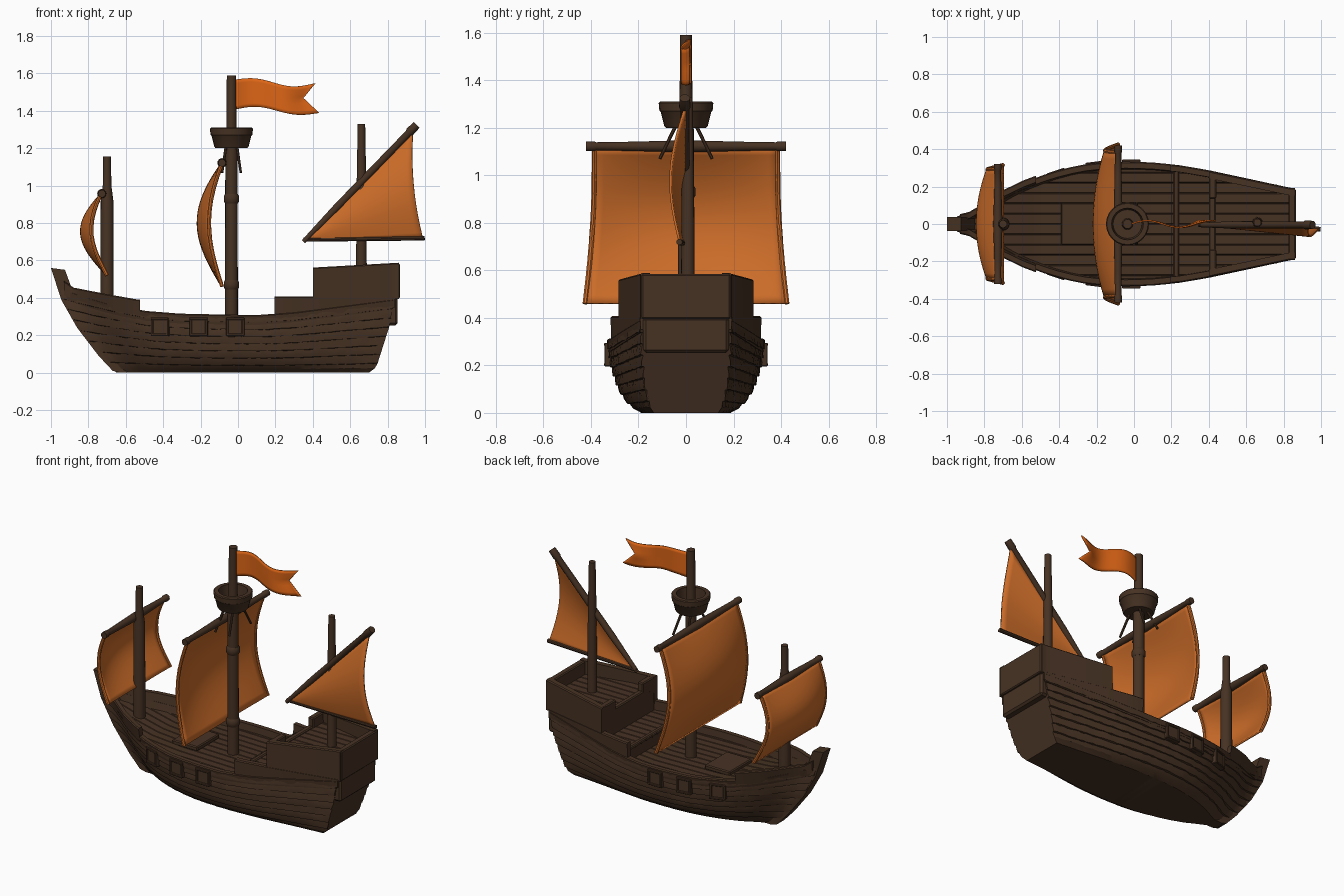
import bpy, bmesh, math, random
from mathutils import Vector, Matrix

if "Cube" in bpy.data.objects:
    bpy.data.objects.remove(bpy.data.objects["Cube"])
random.seed(4)

def material(name, c):
    m = bpy.data.materials.new(name)
    m.diffuse_color = (*c, 1)
    m.use_nodes = True
    m.node_tree.nodes["Principled BSDF"].inputs["Base Color"].default_value = m.diffuse_color
    return m

WOOD = material("dark wood", (0.062, 0.032, 0.017))
SAIL = material("orange sailcloth", (0.60, 0.150, 0.022))
FLAG = material("bright orange flag", (0.72, 0.130, 0.008))

def finish(name, bm, mat, angle=35, solid=0):
    bmesh.ops.remove_doubles(bm, verts=bm.verts, dist=0.0004)
    bmesh.ops.recalc_face_normals(bm, faces=bm.faces)
    me = bpy.data.meshes.new(name)
    bm.to_mesh(me)
    bm.free()
    me.materials.append(mat)
    ob = bpy.data.objects.new(name, me)
    bpy.context.collection.objects.link(ob)
    if solid:
        mod = ob.modifiers.new("thickness", 'SOLIDIFY')
        mod.thickness, mod.offset = solid, 0
    bpy.ops.object.select_all(action='DESELECT')
    ob.select_set(True)
    bpy.context.view_layer.objects.active = ob
    bpy.ops.object.shade_smooth_by_angle(angle=math.radians(angle))
    return ob

def add_grid(bm, rows, closed=False, cap=False):
    vs = [[bm.verts.new(p) for p in r] for r in rows]
    n = len(rows[0])
    for a, b in zip(vs, vs[1:]):
        for i in range(n if closed else n - 1):
            j = (i + 1) % n
            bm.faces.new((a[i], a[j], b[j], b[i]))
    if cap:
        bm.faces.new(vs[0])
        bm.faces.new(vs[-1][::-1])

def box(name, c, size, mat=WOOD, rot=0, bevel=0.006):
    bm = bmesh.new()
    bmesh.ops.create_cube(bm, size=1, matrix=Matrix.Translation(c) @ Matrix.Rotation(rot, 4, 'Z')
                          @ Matrix.Diagonal((*size, 1)))
    bmesh.ops.bevel(bm, geom=bm.edges[:], offset=bevel, segments=1, affect='EDGES')
    return finish(name, bm, mat)

def rod(name, p0, p1, profile, mat=WOOD, n=16):
    """Round solid between two points; profile is (fraction along, radius)."""
    p0, p1 = Vector(p0), Vector(p1)
    q = (p1 - p0).to_track_quat('Z', 'Y')
    rows = [[p0.lerp(p1, t) + q @ Vector((r * math.cos(a), r * math.sin(a), 0))
             for a in (2 * math.pi * i / n for i in range(n))] for t, r in profile]
    bm = bmesh.new()
    add_grid(bm, rows, True, True)
    return finish(name, bm, mat)

def table(pts):
    def f(x):
        if x <= pts[0][0]:
            return pts[0][1]
        for (a, p), (b, q) in zip(pts, pts[1:]):
            if x <= b:
                return p + (q - p) * (x - a) / (b - a)
        return pts[-1][1]
    return f

# Hull shape curves
width = table([(-.95, .035), (-.88, .055), (-.8, .105), (-.7, .175), (-.6, .225), (-.5, .263), (-.4, .292),
               (-.3, .312), (-.2, .323), (-.05, .328), (.1, .322), (.25, .306), (.4, .28), (.6, .238), (.83, .188)])
sheer = table([(-.95, .45), (-.82, .405), (-.7, .37), (-.53, .33), (-.3, .312), (.1, .305), (.3, .32), (.83, .39)])
bow = table([(0, -.65), (.02, -.67), (.09, -.74), (.24, -.855), (.39, -.935), (.56, -.98)])
stern = table([(0, .70), (.03, .74), (.25, .81), (.4, .835)])
section = table([(0, .57), (.07, .67), (.16, .76), (.33, .86), (.65, .955), (1, 1)])

def half(s, v):
    p = section(v)
    return width(-.95 + 1.78 * s) * (p + (1 - p) * .35 * s ** 6)

def half_at(x, z):
    s = min(1, max(0, (x - bow(z)) / (stern(z) - bow(z))))
    return half(s, z / sheer(-.95 + 1.78 * s))

# Planked hull with overlapping strakes
N = 8
levels = [(0, 0)]
for k in range(N):
    levels += [((k + .03) / N, .009 if k else 0), ((k + .5) / N, .006), ((k + 1) / N, 0)]
rows = []
for i in range(61):
    s = i / 60
    xt = -.95 + 1.78 * s
    side = []
    for v, off in levels:
        wob = random.uniform(-.002, .002) if 0 < v < 1 else 0
        z = max(0, v * sheer(xt) + wob)
        side.append((bow(z) + s * (stern(z) - bow(z)), half(s, v) + off + wob, z))
    rows.append([(x, -y, z) for x, y, z in side[::-1]] + side)
bm = bmesh.new()
add_grid(bm, rows, cap=True)
finish("planked_hull", bm, WOOD, 25)

# Bulwarks, mirrored on both sides
def wall(name, x0, x1, lo, hi, out=.006, thick=.035, n=24):
    bm = bmesh.new()
    for sgn in (-1, 1):
        rows = []
        for i in range(n + 1):
            x = x0 + (x1 - x0) * i / n
            a, b = lo(x), hi(x)
            ya, yb = half_at(x, a) + out, half_at(x, b) + out
            rows.append([(x, sgn * max(0, y), z) for y, z in
                         ((ya, a), (yb, b - .006), (yb - .006, b), (yb - thick, b), (ya - thick, a))])
        add_grid(bm, rows, True, True)
    return finish(name, bm, WOOD)

wall("main_rail", -.92, .83, lambda x: sheer(x) - .05, lambda x: sheer(x) + .003)
wall("bow_bulwark", -.93, -.525, lambda x: sheer(x) - .03, table([(-.93, .49), (-.88, .455), (-.7, .42), (-.53, .39)]), .009)
wall("aft_bulwark", .195, .84, lambda x: sheer(x) - .04, lambda x: .407, .005)
wall("sterncastle_walls", .40, .86, lambda x: .395, table([(.4, .562), (.86, .588)]), .004, .04)

# Planked decks
def deck(name, x0, x1, height, inset=.012, pw=.055, n=40):
    rows = []
    for i in range(n + 1):
        x = x0 + (x1 - x0) * i / n
        z = height(x)
        h = max(.002, half_at(x, z) - inset)
        row = []
        for j in range(-6, 6):
            for f, d in ((0, -.007), (.07, 0), (.93, 0), (1, -.007)):
                row.append((x, min(h, max(-h, (j + f) * pw)), z + d))
        rows.append(row)
    bm = bmesh.new()
    add_grid(bm, rows)
    bmesh.ops.dissolve_degenerate(bm, dist=.0004, edges=bm.edges)
    finish(name, bm, WOOD, 20)

deck("main_deck", -.92, .22, lambda x: sheer(x) - .04)
deck("quarter_deck", .20, .42, lambda x: .35)
deck("poop_deck", .41, .84, lambda x: .50)
box("quarter_deck_step", (.225, 0, .31), (.03, .59, .095))
box("hatch_cover", (-.30, 0, .285), (.18, .225, .03))
box("sterncastle_bulkhead", (.418, 0, .42), (.035, .54, .18))
for sgn in (-1, 1):
    box("sterncastle_front_rail", (.42, sgn * .205, .52), (.04, .14, .085))
box("sterncastle_back", (.845, 0, .49), (.04, .375, .19))
box("transom_ledge", (.82, 0, .328), (.068, .362, .15), bevel=.012)

# Stem post
prof = [(-1, .56), (-.945, .39), (-.86, .24), (-.745, .09), (-.67, .01), (-.63, 0), (-.57, 0),
        (-.68, .11), (-.80, .27), (-.885, .44), (-.925, .55)]
bm = bmesh.new()
add_grid(bm, [[(x, y, z) for x, z in prof] for y in (-.038, .038)], True, True)
finish("stem_post", bm, WOOD)

# Gun ports
for x in (-.415, -.21, -.015):
    for sgn in (-1, 1):
        y = sgn * (half_at(x, .25) + .006)
        a = math.atan2(half_at(x + .05, .25) - half_at(x - .05, .25), .1) * sgn
        for dx in (-.042, .042):
            box("gun_port_side", (x + dx * math.cos(a), y + dx * math.sin(a), .245), (.014, .034, .095), rot=a, bevel=.003)
        for z in (.203, .288):
            box("gun_port_bar", (x, y, z), (.098, .036, .014), rot=a, bevel=.003)
        box("gun_port_lid", (x, y, .245), (.08, .02, .08), rot=a, bevel=.002)

# Masts
rod("fore_mast", (-.70, 0, .30), (-.70, 0, 1.155), [(0, .036), (.72, .034), (.82, .023), (1, .021)])
rod("main_mast", (-.035, 0, .25), (-.035, 0, 1.59), [(0, .034), (.7, .033), (.78, .027), (1, .025)])
rod("mizzen_mast", (.66, .008, .48), (.66, .008, 1.33), [(0, .029), (.6, .026), (1, .02)])
for z in (.47, .93):
    rod("mast_band", (-.035, 0, z - .025), (-.035, 0, z + .025), [(0, .034), (.25, .041), (.75, .041), (1, .034)])

# Crow's nest with braces
rod("lookout_basket", (-.035, 0, 1.2), (-.035, 0, 1.31),
    [(0, .01), (0, .085), (.08, .092), (.6, .106), (.65, .112), (.95, .115), (1, .11), (1, .085), (.35, .077), (.35, .01)], n=24)
for sx in (-1, 1):
    for sy in (-1, 1):
        rod("basket_brace", (-.035 + sx * .03, sy * .045, 1.205), (-.035 + sx * .05, sy * .11, 1.07), [(0, .008), (1, .007)], n=8)

# Square sails on their yards
def square_sail(name, top, bot, wt, wb, edge, mid, yard_pos, yard_half):
    def pt(u, t):
        w = wt + (wb - wt) * t - .012 * math.sin(math.pi * t)
        belly = (edge + (mid - edge) * (1 - u * u)) * math.sin(math.pi * t ** .95)
        return (top[0] + (bot[0] - top[0]) * t - belly, u * w, top[1] + (bot[1] - top[1]) * t)
    bm = bmesh.new()
    add_grid(bm, [[pt(i / 10 - 1, j / 20) for i in range(21)] for j in range(21)])
    finish(name, bm, SAIL, 60, .012)
    for u in (-1, 1):
        for j in range(10):
            rod(name + "_hem", pt(u, j / 10), pt(u, (j + 1) / 10), [(0, .011), (1, .011)], SAIL, 8)
    x, z = yard_pos
    rod(name + "_yard", (x, -yard_half, z), (x, yard_half, z),
        [(0, .02), (.04, .021), (.05, .017), (.2, .019), (.5, .025), (.8, .019), (.95, .017), (.96, .021), (1, .02)])

square_sail("main_sail", (-.085, 1.12), (-.085, .46), .385, .425, .07, .13, (-.085, 1.122), .42)
square_sail("fore_sail", (-.735, .95), (-.70, .52), .295, .315, .065, .12, (-.728, .957), .32)

# Lateen sail with yard and boom
A, B, C = Vector((.37, 0, .715)), Vector((.935, 0, 1.28)), Vector((.99, 0, .715))
def lateen(t, r):
    p = A.lerp(B, t).lerp(A.lerp(C, t), r)
    p.x -= .09 * r * (1 - r) * t
    p.y = -.005 - .02 * t * r - .05 * math.sin(math.pi * r) * t
    return p
bm = bmesh.new()
add_grid(bm, [[lateen(i / 16, j / 16) for j in range(17)] for i in range(17)])
finish("lateen_sail", bm, SAIL, 60, .01)
rod("lateen_yard", (.35, -.005, .70), (.955, -.005, 1.325), [(0, .012), (.3, .02), (.93, .019), (.94, .024), (1, .022)])
rod("lateen_boom", (.35, -.003, .711), (.998, -.028, .719), [(0, .011), (1, .013)], n=10)

# Swallow-tailed flag
def flag(u, w):
    x = -.015 + .43 * u - .075 * u ** 5 * (1 - abs(2 * w - 1)) + .02 * u * (1 - w)
    z = 1.487 - .022 * u + .016 * math.sin(u * 6.5) + (w - .5) * (.16 - .012 * math.sin(math.pi * u))
    return (x, .018 * math.sin(u * 8), z)
bm = bmesh.new()
add_grid(bm, [[flag(i / 24, j / 8) for j in range(9)] for i in range(25)])
finish("flag", bm, FLAG, 60, .008)
